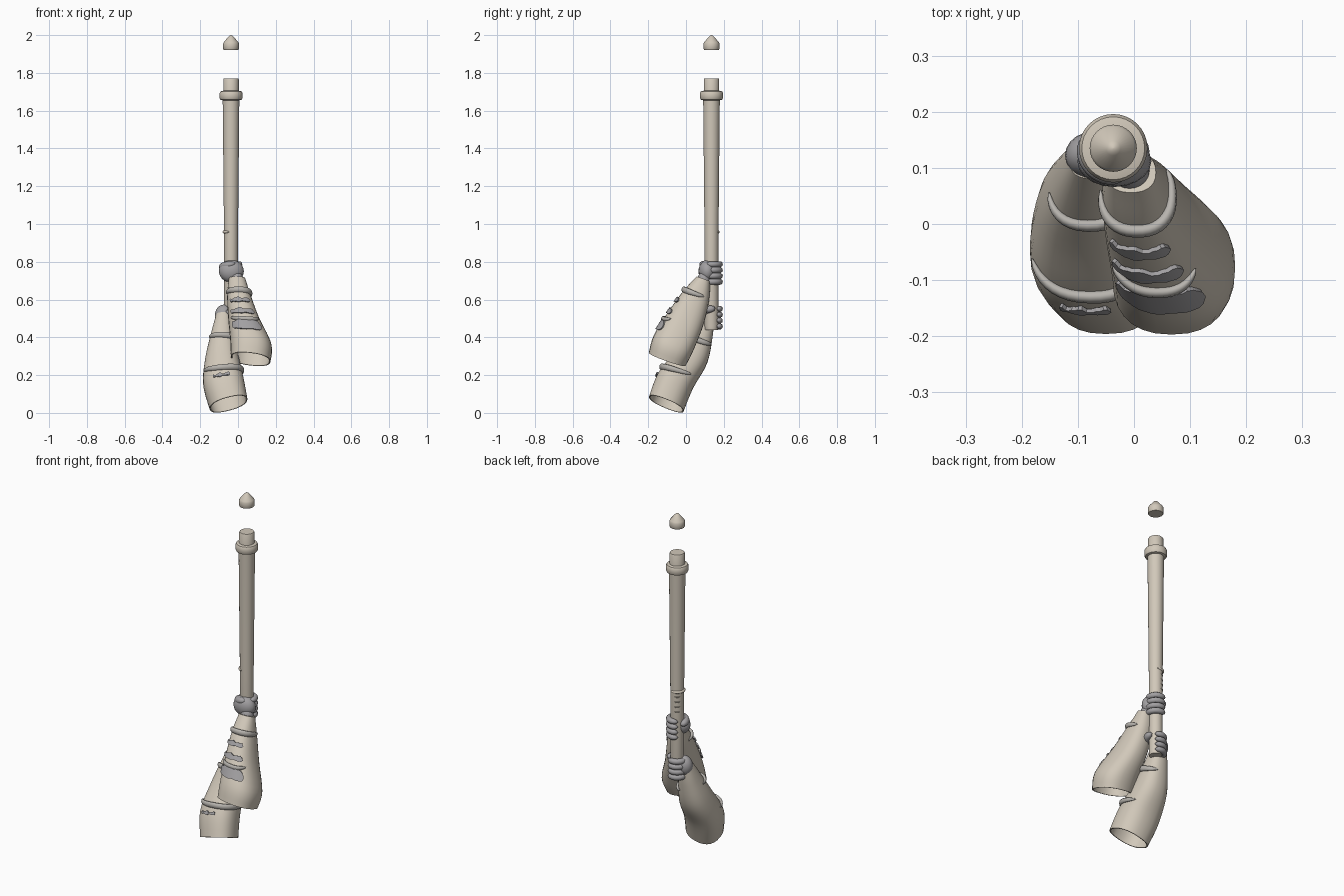
import bpy, math
from math import sin, cos, pi, radians, copysign
from mathutils import Vector

if "Cube" in bpy.data.objects:
    bpy.data.objects.remove(bpy.data.objects["Cube"])


def material(name, rgb):
    m = bpy.data.materials.new(name)
    m.use_nodes = True
    m.diffuse_color = (*rgb, 1)
    m.node_tree.nodes["Principled BSDF"].inputs["Base Color"].default_value = (*rgb, 1)
    return m


BEIGE = material("warm beige", (0.64, 0.58, 0.49))
GREY = material("cool grey", (0.36, 0.35, 0.36))
PALE = material("pale grey", (0.47, 0.45, 0.42))


def build(name, verts, faces, mat, angle=40):
    me = bpy.data.meshes.new(name)
    me.from_pydata(verts, [], faces)
    me.materials.append(mat)
    ob = bpy.data.objects.new(name, me)
    bpy.context.collection.objects.link(ob)
    bpy.ops.object.select_all(action='DESELECT')
    ob.select_set(True)
    bpy.context.view_layer.objects.active = ob
    bpy.ops.object.mode_set(mode='EDIT')
    bpy.ops.mesh.select_all(action='SELECT')
    bpy.ops.mesh.normals_make_consistent(inside=False)
    bpy.ops.object.mode_set(mode='OBJECT')
    bpy.ops.object.shade_smooth_by_angle(angle=radians(angle))
    return ob


def loft(name, rings, mat, angle=40):
    """Skin equal-sized rings and cap both ends."""
    n, last = len(rings[0]), len(rings) - 1
    verts = [v for r in rings for v in r]
    faces = [(i * n + j, i * n + (j + 1) % n, (i + 1) * n + (j + 1) % n, (i + 1) * n + j)
             for i in range(last) for j in range(n)]
    faces += [tuple(range(n)), tuple(range(last * n, last * n + n))]
    return build(name, verts, faces, mat, angle)


POLE = Vector((-0.037, 0.135, 0))


def lathe(name, profile, mat, sides=32):
    rings = [[POLE + Vector((r * cos(2 * pi * k / sides), r * sin(2 * pi * k / sides), z))
              for k in range(sides)] for r, z in profile]
    return loft(name, rings, mat)


def tube(name, points, radius, mat, flat=1.0, taper=4, sides=10):
    """Tube along points, narrowing to both ends; flat squeezes it sideways."""
    rings, n = [], len(points)
    for i, p in enumerate(points):
        d = (points[min(i + 1, n - 1)] - points[max(i - 1, 0)]).normalized()
        a = d.cross(Vector((0, 0, 1))).normalized()
        b = a.cross(d)
        s = 2 * i / (n - 1) - 1
        r = radius * max(0.12, (1 - abs(s) ** taper) ** 0.5)
        rings.append([p + a * r * flat * cos(2 * pi * k / sides) + b * r * sin(2 * pi * k / sides)
                      for k in range(sides)])
    return loft(name, rings, mat, 60)


def pole_arc(z, mid, spread, r, rise=0.0):
    """Points curling round the staff, centred on the direction mid."""
    pts = []
    for i in range(17):
        s = i / 8 - 1
        a = radians(mid + spread * s)
        pts.append(POLE + Vector((r * cos(a), r * sin(a), z + rise * s)))
    return pts


# Staff, collar and floating tip
lathe("staff", [(0.034, 0.44), (0.037, 0.46), (0.037, 0.95), (0.044, 1.66), (0.045, 1.69)], BEIGE)
lathe("staff_stub", [(0.041, 1.66), (0.041, 1.765), (0.038, 1.77)], BEIGE)
lathe("staff_collar", [(0.045, 1.655), (0.056, 1.658), (0.061, 1.668), (0.061, 1.692),
                       (0.056, 1.702), (0.04, 1.706)], BEIGE)
lathe("staff_tip", [(0.039, 1.922), (0.042, 1.927), (0.042, 1.955), (0.038, 1.963),
                    (0.013, 1.993), (0.007, 1.998), (0.001, 2.0)], BEIGE)
tube("grip_ridge", pole_arc(0.958, 160, 95, 0.037), 0.008, BEIGE)
for k in range(4):
    tube("grip_notch_%d" % (k + 1), pole_arc(0.93 - 0.03 * k, 125, 25, 0.036), 0.004, BEIGE)


# Sleeves: each section is centre, half widths and slopes of the cut
def surface(sections, t, ang, lift=0.0):
    i = min(int(t), len(sections) - 2)
    f = t - i
    near = [sections[max(0, min(len(sections) - 1, i + k))] for k in (-1, 0, 1, 2)]
    x, y, z, hu, hv, su, sv = [
        0.5 * (2 * b + (c - a) * f + (2 * a - 5 * b + 4 * c - d) * f * f
               + (3 * b - a - 3 * c + d) * f ** 3) for a, b, c, d in zip(*near)]
    # Slightly squared-off oval
    u = (hu + lift) * copysign(abs(cos(ang)) ** 0.85, cos(ang))
    v = (hv + lift) * copysign(abs(sin(ang)) ** 0.85, sin(ang))
    return Vector((x + u, y + v, z + u * su + v * sv))


def sleeve(name, sections, sides=28, steps=20):
    end = len(sections) - 1

    def ring(t, lift):
        return [surface(sections, t, 2 * pi * k / sides, lift) for k in range(sides)]
    # Outer cloth, then the thin inner lining of the open end
    rings = [ring(end * i / steps, 0) for i in range(steps + 1)]
    rings += [ring(end * i / steps, -0.006) for i in range(steps, 2, -1)]
    return loft(name, rings, BEIGE)


def strap(name, sections, t, mid, spread, bow, radius=0.017):
    pts = []
    for i in range(25):
        s = i / 12 - 1
        pts.append(surface(sections, t + bow * (1 - s * s), radians(mid + spread * s), 0.003))
    return tube(name, pts, radius, PALE, 0.7, 2)


def patch(name, sections, t, width, mid, spread):
    """Thin ragged plate showing through a tear."""
    n, verts = 14, []
    for lift in (0.001, 0.008):
        for i in range(n + 1):
            s = 2 * i / n - 1
            half = width * (0.35 + 0.65 * (1 - s ** 4)) / 2
            rag = 0.03 * ((i // 2 * 5) % 3 - 1)
            a = radians(mid + spread * s)
            verts += [surface(sections, t - half + rag, a, lift),
                      surface(sections, t + half - rag / 2, a, lift)]
    m, faces = 2 * (n + 1), []
    for i in range(0, 2 * n, 2):
        faces += [(i, i + 1, i + 3, i + 2), (m + i, m + i + 1, m + i + 3, m + i + 2),
                  (i, i + 2, m + i + 2, m + i), (i + 1, i + 3, m + i + 3, m + i + 1)]
    faces += [(0, 1, m + 1, m), (m - 2, m - 1, 2 * m - 1, 2 * m - 2)]
    return build(name, verts, faces, GREY, 30)


upper = [(-0.005, 0.092, 0.71, 0.044, 0.036, 0, -0.35),
         (0.005, 0.055, 0.62, 0.062, 0.066, 0, -0.45),
         (0.03, 0.0, 0.50, 0.082, 0.09, -0.05, -0.45),
         (0.068, -0.066, 0.37, 0.109, 0.104, -0.1, -0.4),
         (0.067, -0.099, 0.285, 0.105, 0.098, -0.12, -0.35)]
lower = [(-0.078, 0.115, 0.52, 0.038, 0.034, 0, -0.4),
         (-0.082, 0.085, 0.43, 0.058, 0.056, 0, -0.45),
         (-0.085, 0.03, 0.30, 0.087, 0.082, 0.05, -0.45),
         (-0.078, -0.055, 0.17, 0.107, 0.093, 0.15, -0.42),
         (-0.05, -0.104, 0.048, 0.1, 0.092, 0.25, -0.4)]
sleeve("upper_sleeve", upper)
sleeve("lower_sleeve", lower)

# Wrapped straps and torn patches
strap("upper_sleeve_cuff_strap", upper, 0.88, -75, 105, 0.1)
strap("upper_sleeve_low_strap", upper, 2.2, -92, 52, 0.14, 0.014)
strap("lower_sleeve_cuff_strap", lower, 1.3, -50, 120, 0.1)
strap("lower_sleeve_low_strap", lower, 2.62, -65, 95, 0.14)
for k, (t, w, s) in enumerate([(1.5, 0.18, 40), (2.0, 0.2, 42), (2.55, 0.38, 44)]):
    patch("upper_sleeve_tear_%d" % (k + 1), upper, t, w, -95, s)
patch("lower_sleeve_tear", lower, 3.05, 0.1, -95, 20)


# Hands gripping the staff: four curled fingers, thumb, palm and wrist
def hand(name, base, facing, palm, size, wrist):
    for k in range(4):
        tube("%s_finger_%d" % (name, k + 1), pole_arc(base + 0.031 * k, facing, 85, 0.044),
             0.0165, GREY)
    tube(name + "_thumb", pole_arc(base + 0.085, facing + 180, 75, 0.046, 0.012), 0.02, GREY)
    for part, centre, scale in (("palm", palm, size), ("wrist", wrist, (0.036, 0.034, 0.045))):
        bpy.ops.mesh.primitive_uv_sphere_add(segments=20, ring_count=12, radius=1, location=centre)
        ob = bpy.context.object
        ob.name = name + "_" + part
        ob.scale = scale
        ob.data.materials.append(GREY)
        bpy.ops.object.shade_smooth()


hand("upper_hand", 0.694, 45, (-0.035, 0.112, 0.75), (0.066, 0.046, 0.06), (-0.008, 0.095, 0.705))
hand("lower_hand", 0.458, 130, (-0.075, 0.122, 0.515), (0.048, 0.042, 0.058), (-0.076, 0.115, 0.51))
